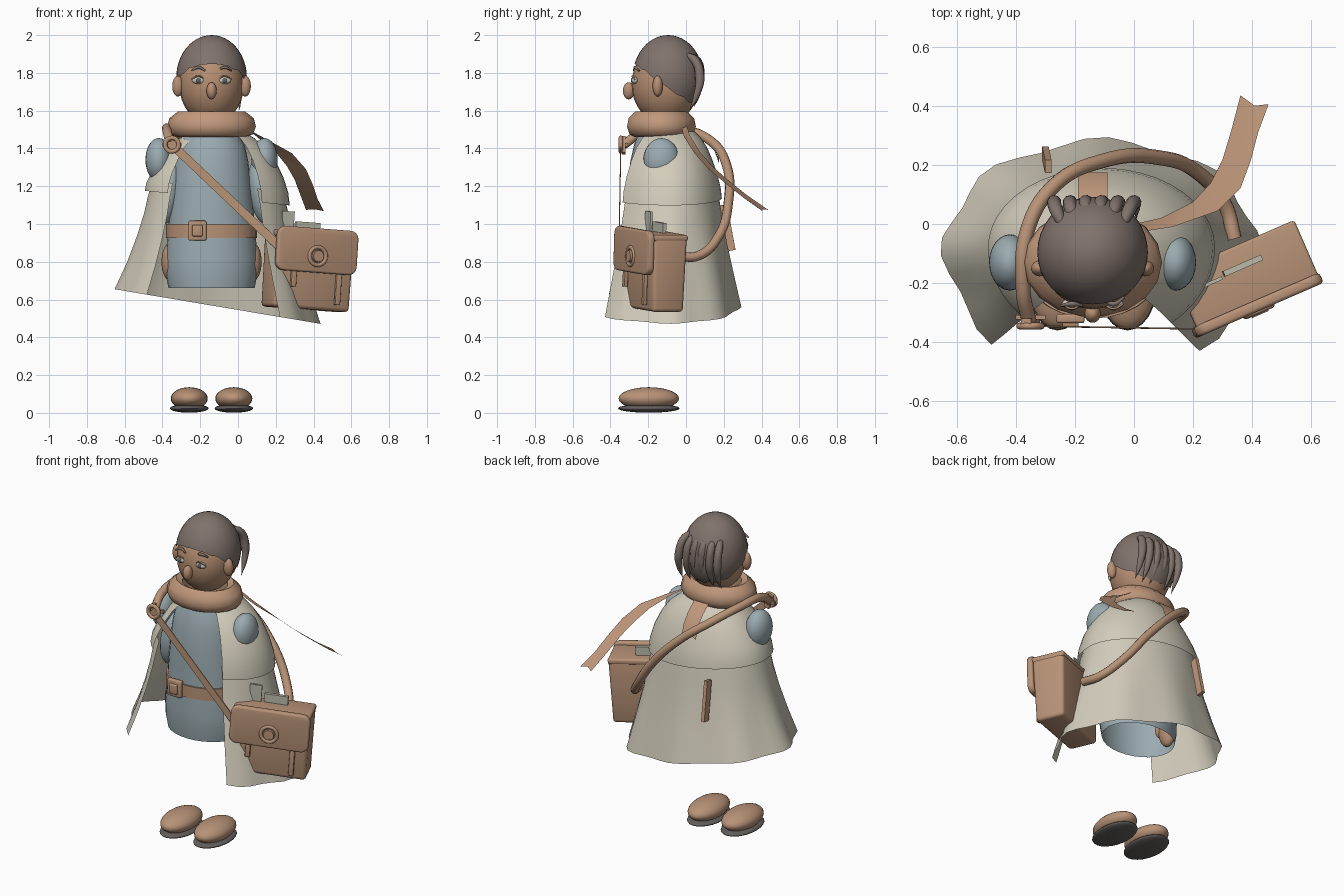
import bpy, bmesh
from math import sin, cos, pi, radians
from mathutils import Vector, Matrix

if "Cube" in bpy.data.objects:
    bpy.data.objects.remove(bpy.data.objects["Cube"])


def material(name, *rgb):
    m = bpy.data.materials.new(name)
    m.use_nodes = True
    m.diffuse_color = (*rgb, 1)
    m.node_tree.nodes["Principled BSDF"].inputs["Base Color"].default_value = (*rgb, 1)
    return m


SKIN = material("skin", .47, .275, .17)
LEATHER = material("leather", .48, .29, .185)
SCARF = material("scarf_cloth", .53, .315, .20)
TUNIC = material("tunic_blue", .33, .41, .44)
CLOAK = material("cloak_beige", .65, .61, .50)
HAIR = material("hair_brown", .215, .17, .15)
SOLE = material("sole_dark", .12, .11, .105)
WHITE = material("eye_white", .62, .60, .55)
IRIS = material("iris_grey", .12, .13, .12)
PAPER = material("paper", .50, .49, .40)
CX = -.14            # middle of the body


def finish(name, mesh, mat, smooth=40):
    mesh.materials.clear()
    mesh.materials.append(mat)
    ob = bpy.data.objects.new(name, mesh)
    bpy.context.collection.objects.link(ob)
    bpy.ops.object.select_all(action='DESELECT')
    bpy.context.view_layer.objects.active = ob
    ob.select_set(True)
    bpy.ops.object.shade_smooth_by_angle(angle=radians(smooth))


def from_bm(name, bm, mat, smooth=40):
    mesh = bpy.data.meshes.new(name)
    bm.to_mesh(mesh)
    bm.free()
    finish(name, mesh, mat, smooth)


def ball(name, c, r, mat, tilt=0):
    bm = bmesh.new()
    mx = Matrix.Translation(c) @ Matrix.Rotation(tilt, 4, 'Y') @ Matrix.Diagonal((*r, 1))
    bmesh.ops.create_uvsphere(bm, u_segments=24, v_segments=16, radius=1, matrix=mx)
    from_bm(name, bm, mat, 60)


def box(name, c, size, mat, mx=Matrix(), bevel=.0, taper=1, corner=.0):
    # corner rounds the outline seen from the front, bevel softens the remaining edges
    bm = bmesh.new()
    bmesh.ops.create_cube(bm, size=1)
    for v in bm.verts:
        if v.co.z < 0:
            v.co.y *= taper
        v.co = Vector(a * b for a, b in zip(v.co, size))
    if corner:
        deep = [e for e in bm.edges if abs(e.verts[0].co.y - e.verts[1].co.y) > size[1] / 2]
        bmesh.ops.bevel(bm, geom=deep, offset=corner, segments=5, affect='EDGES', profile=.5)
    if bevel:
        sharp = [e for e in bm.edges if e.calc_face_angle(0) > .7]
        bmesh.ops.bevel(bm, geom=sharp, offset=bevel, segments=3, affect='EDGES', profile=.5)
    bm.transform(mx @ Matrix.Translation(c))
    from_bm(name, bm, mat)


def beam(name, p, q, width, thick, mat):
    # flat bar between two points, broad side to the front
    p, q = Vector(p), Vector(q)
    z = (q - p).normalized()
    x = Vector((0, 1, 0)).cross(z).normalized()
    mx = Matrix((x, z.cross(x), z)).transposed().to_4x4()
    mx.translation = (p + q) / 2
    box(name, (0, 0, 0), (width, thick, (q - p).length), mat, mx)


def tube(name, pts, r, mat, radii=None, cyclic=False):
    cu = bpy.data.curves.new(name, 'CURVE')
    cu.dimensions = '3D'
    cu.bevel_depth, cu.bevel_resolution, cu.use_fill_caps = r, 3, True
    sp = cu.splines.new('BEZIER')
    sp.bezier_points.add(len(pts) - 1)
    sp.resolution_u, sp.use_cyclic_u = 8, cyclic
    for i, (bp, p) in enumerate(zip(sp.bezier_points, pts)):
        bp.co = p
        bp.handle_left_type = bp.handle_right_type = 'AUTO'
        bp.radius = radii[i] if radii else 1
    tmp = bpy.data.objects.new("tmp", cu)
    bpy.context.collection.objects.link(tmp)
    dg = bpy.context.evaluated_depsgraph_get()
    mesh = bpy.data.meshes.new_from_object(tmp.evaluated_get(dg))
    bpy.data.objects.remove(tmp)
    finish(name, mesh, mat, 50)


def ring(name, c, r, thick, mat, mx=Matrix()):
    pts = [mx @ (Vector(c) + Vector((r * cos(a), 0, r * sin(a)))) for a in (i * pi / 4 for i in range(8))]
    tube(name, pts, thick, mat, cyclic=True)


def grid(name, rows, mat, wrap=False, loop=False, smooth=40):
    bm = bmesh.new()
    vs = [[bm.verts.new(p) for p in row] for row in rows]
    n, m = len(rows), len(rows[0])
    for i in range(n if loop else n - 1):
        for j in range(m if wrap else m - 1):
            a, b = vs[i], vs[(i + 1) % n]
            k = (j + 1) % m
            bm.faces.new((a[j], a[k], b[k], b[j]))
    bmesh.ops.recalc_face_normals(bm, faces=bm.faces[:])
    from_bm(name, bm, mat, smooth)


def oval(rx, ry, z, n=28, y=-.13):
    return [(CX + rx * cos(2 * pi * i / n), y + ry * sin(2 * pi * i / n), z) for i in range(n)]


# Head, face and ears
ball("head", (CX, -.11, 1.74), (.172, .178, .21), SKIN)
ball("nose", (CX, -.303, 1.705), (.027, .031, .045), SKIN)
for s, side in ((-1, "right"), (1, "left")):
    x = CX + s * .07
    ball(side + "_ear", (CX + s * .178, -.15, 1.73), (.03, .027, .055), SKIN)
    ball(side + "_eye", (x, -.27, 1.76), (.034, .018, .019), WHITE)
    ball(side + "_iris", (x, -.283, 1.76), (.013, .009, .014), IRIS)
    tube(side + "_upper_lid", [(x - .034, -.27, 1.765), (x, -.286, 1.783), (x + .034, -.27, 1.765)], .004, SKIN)
    y = -.262
    tube(side + "_brow", [(x - .036, y + s * .014, 1.812), (x, y - .008, 1.829), (x + .036, y - s * -.014, 1.812)],
         .009, HAIR, (.5, 1, .5))

# Hair cap cut along a sloping, scalloped hairline
bm = bmesh.new()
bmesh.ops.create_uvsphere(bm, u_segments=36, v_segments=24, radius=1,
                          matrix=Matrix.Translation((CX, -.095, 1.775)) @ Matrix.Diagonal((.187, .187, .225, 1)))
bmesh.ops.bisect_plane(bm, geom=bm.verts[:] + bm.edges[:] + bm.faces[:], plane_co=(CX, -.275, 1.85),
                       plane_no=(0, .7, 1), clear_inner=True)
for v in bm.verts:
    if v.is_boundary:
        v.co.z += .006 * cos(100 * v.co.x)
from_bm("hair_cap", bm, HAIR, 60)

# Pointed locks fanning over the back of the head
for i in range(6):
    d = (i - 2.5) * .054
    k = .012 * abs(i - 2.5)
    tube("hair_lock", [(CX + d * .65, -.005 - k, 1.90), (CX + d * .9, .058 - k / 2, 1.87), (CX + d + .005, .073, 1.77),
                       (CX + d + .01, .055, 1.68), (CX + d + .014, .02, 1.605)], .025, HAIR, (.4, .9, 1, .65, .03))

# Scarf: thick collar, long flying tail and short tail
profile = ((.76, 1.595), (.95, 1.56), (1, 1.515), (.93, 1.475), (.78, 1.46), (.6, 1.47), (.6, 1.58))
grid("scarf_collar", [oval(.235 * f, .185 * f, z, 18) for f, z in profile], SCARF, True, True, 50)
tail = [((.0, .0, 1.53), (.0, -.03, 1.53)), ((.09, .02, 1.47), (.13, -.01, 1.46)),
        ((.2, .075, 1.38), (.285, .045, 1.375)), ((.26, .14, 1.305), (.36, .12, 1.29)),
        ((.30, .22, 1.235), (.395, .215, 1.21)), ((.33, .32, 1.155), (.42, .31, 1.135)),
        ((.36, .435, 1.075), (.455, .405, 1.068))]
rows = []
for a, b in tail:
    a, b = Vector(a), Vector(b)
    rows.append([a, (a + b) / 2, b])
rows[-1][1] += Vector((0, -.02, .006))
grid("scarf_long_tail", rows, SCARF, smooth=60)
rows = [[Vector((CX + dx, y, z)) for dx in (-.05, 0, .05)]
        for y, z in ((.04, 1.5), (.105, 1.45), (.15, 1.39), (.175, 1.32))]
rows[-1][1].z += .03
grid("scarf_short_tail", rows, SCARF, smooth=60)

# Tunic (open at the hem), sleeves, hands and shoes
body = ((.228, .178, .66), (.242, .187, .73), (.245, .19, .82), (.232, .182, .95),
        (.222, .18, 1.08), (.21, .175, 1.2), (.195, .165, 1.33), (.175, .145, 1.42), (.13, .12, 1.49))
grid("tunic", [oval(*b) for b in body], TUNIC, True)
for s, side, out in ((-1, "right", .225), (1, "left", .26)):
    ball(side + "_shoulder", (CX + s * .28, -.13, 1.34), (.07, .095, .115), TUNIC)
    ball(side + "_sleeve", (CX + s * out, -.13, 1.17), (.063, .085, .17), TUNIC, s * -.15)
    ball(side + "_hand", (CX + s * .22, -.13, .80), (.045, .06, .10), SKIN)
    ball(side + "_thumb", (CX + s * .2, -.18, .82), (.022, .025, .05), SKIN)
    ball(side + "_shoe", (CX + s * .118, -.197, .076), (.098, .16, .06), LEATHER)
    ball(side + "_sole", (CX + s * .118, -.197, .024), (.102, .163, .023), SOLE)

# Belt with square buckle
belt = ((.24, .19, .925), (.24, .19, 1.0), (.2, .15, 1.0), (.2, .15, .925))
grid("belt", [oval(*b) for b in belt], LEATHER, True, True, 30)
box("buckle_frame", (-.215, -.32, .965), (.095, .03, .105), LEATHER, bevel=.008)
box("buckle_plate", (-.215, -.335, .965), (.055, .025, .06), LEATHER, bevel=.005)


# Open-fronted cloak: shoulder cape over a flaring skirt, hems dipping to the left
def sweep(rx, ry, z, fold=0, hem=0):
    row = []
    for i in range(33):
        a = radians(-52 + 279 * i / 32)
        f = 1 + fold * cos(8 * a)
        x = -.11 + rx * f * cos(a)
        y = -.08 + ry * f * sin(a) * (1.2 if sin(a) < 0 else 1)
        row.append((x, y, z + hem * (-.015 - .168 * x)))
    return row


cape = ((.14, .125, 1.49), (.195, .16, 1.455), (.255, .192, 1.405), (.305, .22, 1.34),
        (.35, .247, 1.26, 0, .2), (.376, .264, 1.19, 0, .4), (.384, .27, 1.135, 0, .6))
grid("cloak_cape", [sweep(*c) for c in cape], CLOAK, smooth=60)
skirt = ((.345, .245, 1.2, 0, .4), (.37, .26, 1.11, 0, .4), (.386, .272, 1.03, .005, .4), (.42, .293, .9, .014, .5),
         (.468, .325, .74, .024, .7), (.528, .362, .56, .035, 1))
grid("cloak_skirt", [sweep(*k) for k in skirt], CLOAK, smooth=60)
beam("sash_end", (-.29, .195, 1.10), (-.30, .24, .86), .022, .045, SCARF)

# Shoulder strap: flat in front, rolled across the back
beam("front_strap", (-.36, -.345, 1.43), (.23, -.355, .87), .045, .005, LEATHER)
tube("back_strap", [(-.355, -.33, 1.42), (-.375, -.22, 1.49), (-.36, -.02, 1.5), (-.27, .13, 1.44),
                    (-.1, .215, 1.31), (.08, .225, 1.12), (.22, .17, .93), (.31, .06, .83), (.34, -.05, .83)],
     .025, LEATHER)
ring("strap_ring", (-.35, -.345, 1.42), .036, .012, LEATHER)
beam("strap_end", (-.365, -.33, 1.46), (-.335, -.33, 1.375), .035, .02, LEATHER)
box("strap_pin", (-.35, -.315, 1.42), (.1, .016, .02), LEATHER)

# Satchel, turned and slightly tilted
bag = Matrix.Translation((.365, -.175, .76)) @ Matrix.Rotation(radians(23.5), 4, 'Z') @ Matrix.Rotation(radians(4), 4, 'Y')
box("satchel_body", (.003, 0, -.012), (.44, .2, .4), LEATHER, bag, .02, .88)
box("satchel_flap", (0, -.113, .1), (.465, .038, .235), LEATHER, bag, .012, corner=.045)
box("satchel_lid", (0, -.005, .18), (.45, .215, .035), LEATHER, bag, .012)
for x, low in ((-.12, -.1), (.14, -.18)):
    box("satchel_strap", (x, -.106, low / 2), (.03, .02, -low), LEATHER, bag, .004)
ring("clasp_ring", (0, -.13, .07), .047, .011, LEATHER, bag)
bm = bmesh.new()
bmesh.ops.create_cone(bm, cap_ends=True, segments=24, radius1=.034, radius2=.03, depth=.02,
                      matrix=bag @ Matrix.Translation((0, -.135, .07)) @ Matrix.Rotation(pi / 2, 4, 'X'))
from_bm("clasp_button", bm, LEATHER)
box("tall_note", (-.12, .02, .2), (.07, .012, .2), PAPER, bag)
box("wide_note", (.0, .03, .19), (.14, .02, .12), PAPER, bag)
